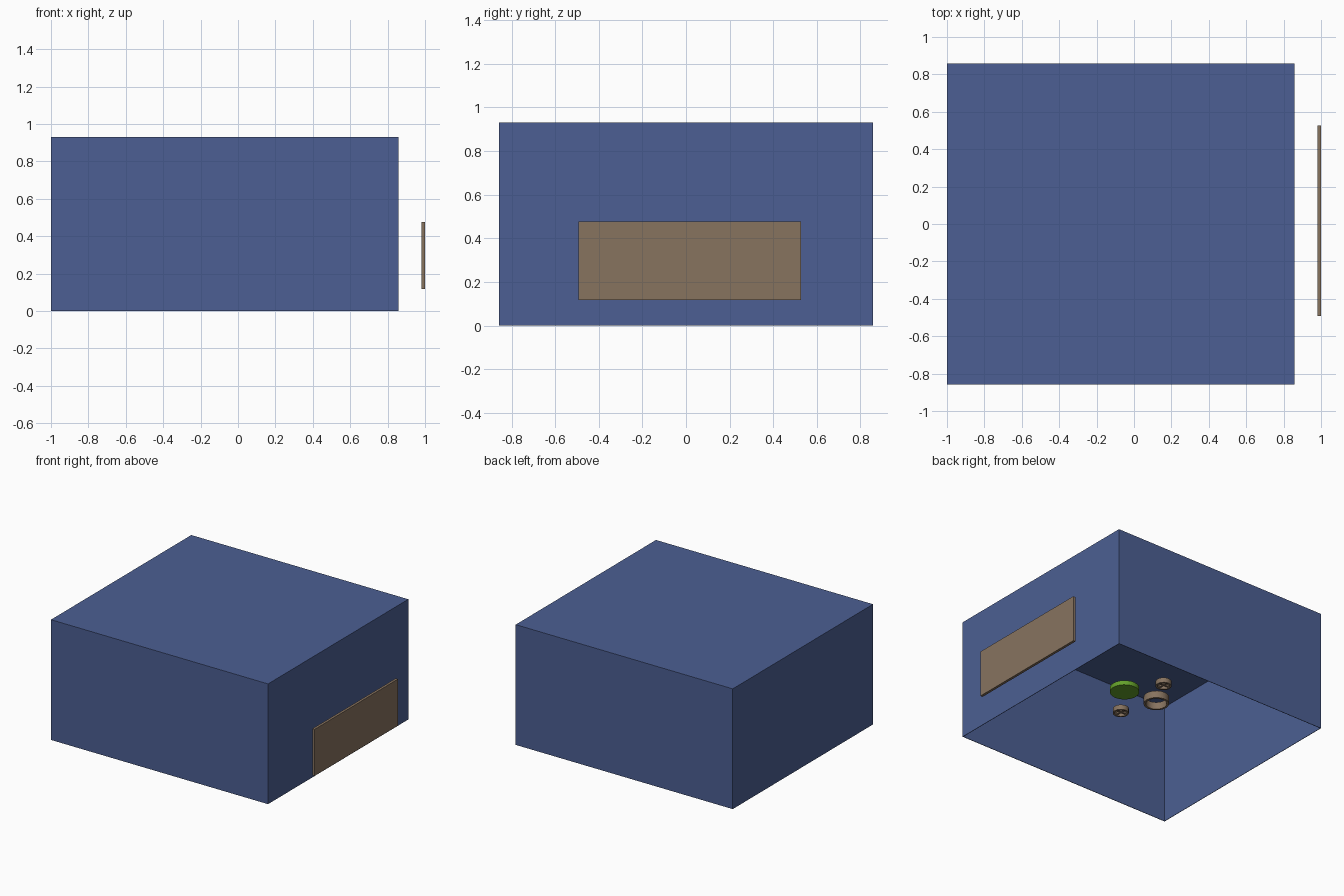
import bpy, bmesh, math
from mathutils import Matrix, Vector

if "Cube" in bpy.data.objects:
    bpy.data.objects.remove(bpy.data.objects["Cube"])


def srgb(r, g, b):
    def lin(c):
        c /= 255
        return c / 12.92 if c <= 0.04045 else ((c + 0.055) / 1.055) ** 2.4
    return (lin(r), lin(g), lin(b), 1)


def material(name, rgb):
    m = bpy.data.materials.new(name)
    m.diffuse_color = srgb(*rgb)
    m.use_nodes = True
    m.node_tree.nodes["Principled BSDF"].inputs["Base Color"].default_value = m.diffuse_color
    return m


BLUE = material("slate blue", (76, 95, 147))
BROWN = material("warm brown", (135, 115, 95))
GREEN = material("leaf green", (100, 160, 42))


def finish(name, bm, mat):
    bmesh.ops.recalc_face_normals(bm, faces=bm.faces)
    me = bpy.data.meshes.new(name)
    bm.to_mesh(me)
    bm.free()
    me.materials.append(mat)
    ob = bpy.data.objects.new(name, me)
    bpy.context.scene.collection.objects.link(ob)
    return ob


def add_box(bm, lo, hi, turn=None):
    lo, hi = Vector(lo), Vector(hi)
    size = Matrix.Diagonal((*(hi - lo), 1))
    mid = Matrix.Translation((lo + hi) / 2)
    rot = turn if turn else Matrix.Identity(4)
    return bmesh.ops.create_cube(bm, size=1, matrix=mid @ rot @ size)


def add_ring(bm, centre, r_out, r_in, height, sides=20):
    # square-section tube turned around a vertical axis
    cx, cy, cz = centre
    profile = [(r_out, 0), (r_out, height), (r_in, height), (r_in, 0)]
    loops = []
    for i in range(sides):
        a = math.tau * i / sides
        loops.append([bm.verts.new((cx + r * math.cos(a), cy + r * math.sin(a), cz + z))
                      for r, z in profile])
    for i in range(sides):
        a, b = loops[i], loops[(i + 1) % sides]
        for j in range(4):
            k = (j + 1) % 4
            bm.faces.new((a[j], b[j], b[k], a[k]))


# Large cover: thin walls and roof, open underneath
bm = bmesh.new()
add_box(bm, (-1, -0.857, 0), (0.857, 0.857, 0.93))
bm.normal_update()
floor = [f for f in bm.faces if f.normal.z < -0.9]
bmesh.ops.delete(bm, geom=floor, context='FACES_ONLY')
cover = finish("cover_box", bm, BLUE)
shell = cover.modifiers.new("walls", 'SOLIDIFY')
shell.thickness = 0.005
shell.offset = -1

# Upright board standing clear of the right wall
bm = bmesh.new()
add_box(bm, (0.98, -0.492, 0.117), (1.0, 0.527, 0.477))
finish("side_board", bm, BROWN)

# Parts hanging under the cover
Z = 0.27

# Round green disc
bm = bmesh.new()
bmesh.ops.create_cone(bm, cap_ends=True, segments=24, radius1=0.104, radius2=0.104,
                      depth=0.035, matrix=Matrix.Translation((0.087, 0, Z + 0.0175)))
finish("green_disc", bm, GREEN)

# Large open ring
bm = bmesh.new()
add_ring(bm, (-0.18, 0.03, Z - 0.01), 0.09, 0.074, 0.055)
finish("large_ring", bm, BROWN)

# Two small rings with crossed spokes
for name, x, y in (("back_small_ring", -0.07, 0.24), ("front_small_ring", -0.085, -0.245)):
    bm = bmesh.new()
    add_ring(bm, (x, y, Z), 0.056, 0.043, 0.038)
    for angle in (0, 90):
        add_box(bm, (x - 0.045, y - 0.007, Z + 0.008), (x + 0.045, y + 0.007, Z + 0.022),
                Matrix.Rotation(math.radians(angle), 4, 'Z'))
    finish(name, bm, BROWN)

# Smooth the round sides, keep the edges sharp
for ob in bpy.context.scene.objects:
    ob.select_set("ring" in ob.name or "disc" in ob.name)
    if ob.select_get():
        bpy.context.view_layer.objects.active = ob
bpy.ops.object.shade_smooth_by_angle(angle=math.radians(35))
